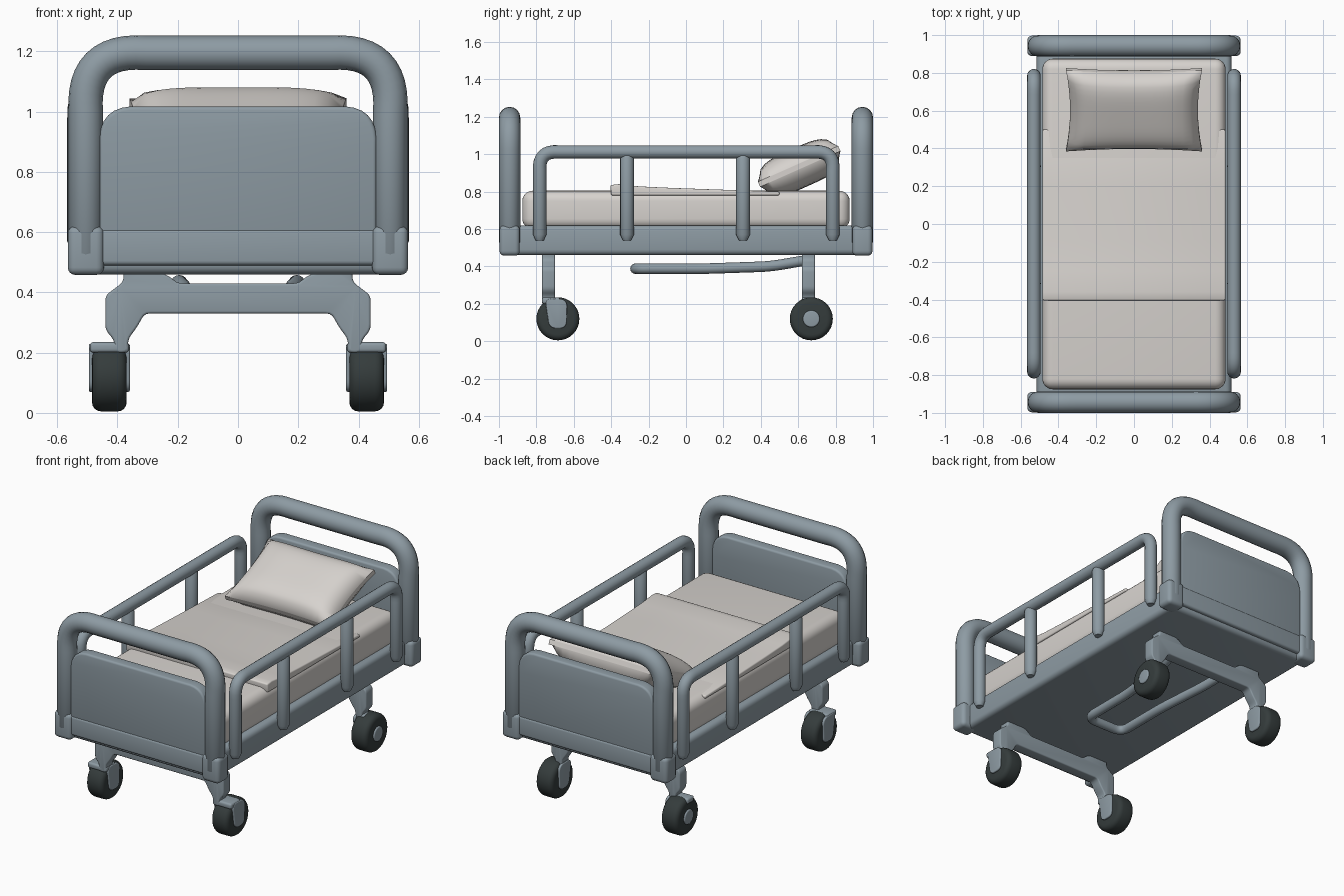
import bpy, bmesh, math
from mathutils import Vector, Matrix

if "Cube" in bpy.data.objects:
    bpy.data.objects.remove(bpy.data.objects["Cube"], do_unlink=True)


def material(name, rgb):
    m = bpy.data.materials.new(name)
    m.use_nodes = True
    m.diffuse_color = (*rgb, 1)
    bsdf = next(n for n in m.node_tree.nodes if n.type == "BSDF_PRINCIPLED")
    bsdf.inputs["Base Color"].default_value = (*rgb, 1)
    bsdf.inputs["Roughness"].default_value = 0.6
    return m


METAL = material("blue grey metal", (0.27, 0.33, 0.37))
LINEN = material("white linen", (0.68, 0.65, 0.62))
RUBBER = material("dark rubber", (0.035, 0.045, 0.045))


def finish(ob, mat, bevel=0, segments=4):
    ob.data.materials.clear()
    ob.data.materials.append(mat)
    bpy.ops.object.select_all(action="DESELECT")
    ob.select_set(True)
    bpy.context.view_layer.objects.active = ob
    if bevel:
        mod = ob.modifiers.new("soft edges", "BEVEL")
        mod.width, mod.segments = bevel, segments
        mod.limit_method, mod.angle_limit = "ANGLE", math.radians(40)
        bpy.ops.object.modifier_apply(modifier=mod.name)
    bpy.ops.object.shade_smooth_by_angle(angle=math.radians(40))
    return ob


def from_bmesh(name, bm, mat, bevel=0, segments=4):
    bmesh.ops.recalc_face_normals(bm, faces=bm.faces)
    me = bpy.data.meshes.new(name)
    bm.to_mesh(me)
    bm.free()
    ob = bpy.data.objects.new(name, me)
    bpy.context.collection.objects.link(ob)
    return finish(ob, mat, bevel, segments)


def box(name, lo, hi, mat, bevel=0.01, segments=4):
    lo, hi = Vector(lo), Vector(hi)
    bm = bmesh.new()
    bmesh.ops.create_cube(bm, size=1)
    bmesh.ops.scale(bm, vec=hi - lo, verts=bm.verts)
    bmesh.ops.translate(bm, vec=(lo + hi) / 2, verts=bm.verts)
    return from_bmesh(name, bm, mat, bevel, segments)


def prism(name, outline, depth, mat, bevel=0.01):
    """Extrude a closed 3D outline along a vector."""
    bm = bmesh.new()
    face = bm.faces.new([bm.verts.new(p) for p in outline])
    ext = bmesh.ops.extrude_face_region(bm, geom=[face])["geom"]
    moved = [v for v in ext if isinstance(v, bmesh.types.BMVert)]
    bmesh.ops.translate(bm, vec=depth, verts=moved)
    return from_bmesh(name, bm, mat, bevel, 3)


def fillet(points, radius, closed=False, steps=8):
    """Round the corners of a path with quadratic arcs."""
    pts = [Vector(p) for p in points]
    out = []
    for i, p in enumerate(pts):
        if not closed and i in (0, len(pts) - 1):
            out.append(p)
            continue
        a, b = pts[i - 1] - p, pts[(i + 1) % len(pts)] - p
        r = min(radius, a.length * 0.48, b.length * 0.48)
        a, b = p + a.normalized() * r, p + b.normalized() * r
        for k in range(steps + 1):
            t = k / steps
            q = a * (1 - t) ** 2 + p * 2 * t * (1 - t) + b * t * t
            mid = (a + b) / 2
            out.append(q + (p - mid) * 0.17 * 4 * t * (1 - t) * 0.5)
    return out


def tube(name, path, radius, mat, tip=0.03):
    """Round bar along a path, with narrowed tips."""
    path = [Vector(p) for p in path]
    start = path[0] + (path[1] - path[0]).normalized() * tip
    end = path[-1] + (path[-2] - path[-1]).normalized() * tip
    path = [path[0], start] + path[1:-1] + [end, path[-1]]
    cu = bpy.data.curves.new(name, "CURVE")
    cu.dimensions, cu.bevel_depth = "3D", radius
    cu.bevel_resolution, cu.use_fill_caps = 6, True
    sp = cu.splines.new("POLY")
    sp.points.add(len(path) - 1)
    for i, (pt, p) in enumerate(zip(sp.points, path)):
        pt.co = (*p, 1)
        pt.radius = 0.6 if i in (0, len(path) - 1) else 1
    ob = bpy.data.objects.new(name, cu)
    bpy.context.collection.objects.link(ob)
    bpy.ops.object.select_all(action="DESELECT")
    ob.select_set(True)
    bpy.context.view_layer.objects.active = ob
    bpy.ops.object.convert(target="MESH")
    return finish(bpy.context.view_layer.objects.active, mat)


def disc(name, centre, radius, width, mat, bevel):
    bm = bmesh.new()
    turn = Matrix.Translation(centre) @ Matrix.Rotation(math.pi / 2, 4, "Y")
    bmesh.ops.create_cone(bm, cap_ends=True, segments=32, radius1=radius,
                          radius2=radius, depth=width, matrix=turn)
    return from_bmesh(name, bm, mat, bevel)


# Bed base and mattress
box("bed_base", (-0.515, -0.96, 0.46), (0.515, 0.96, 0.62), METAL, 0.03)
box("mattress", (-0.485, -0.875, 0.6), (0.485, 0.875, 0.805), LINEN, 0.055, 6)

# Folded sheet lying on the mattress
fold = [(-0.4, 0.78), (-0.405, 0.835), (-0.36, 0.84), (-0.25, 0.828),
        (-0.08, 0.82), (0.2, 0.81), (0.5, 0.8), (0.5, 0.78)]
prism("folded_sheet", [(-0.484, y, z) for y, z in fold], (0.968, 0, 0), LINEN, 0.008)

# Pillow: inflated block with pinched edges, leaning on the headboard
bm = bmesh.new()
bmesh.ops.create_cube(bm, size=2)
bmesh.ops.subdivide_edges(bm, edges=bm.edges, cuts=15, use_grid_fill=True)
for v in bm.verts:
    x, y, z = v.co
    puff = math.sqrt(max(0, (1 - x ** 4) * (1 - y ** 4)))
    v.co.x = 0.36 * x * (1 - 0.06 * (1 - y * y))
    v.co.y = 0.235 * y * (1 - 0.06 * (1 - x * x))
    v.co.z = z * (0.015 + (0.085 if z > 0 else 0.1) * puff)
bmesh.ops.transform(bm, verts=bm.verts, matrix=Matrix.Translation((0, 0.605, 0.935))
                    @ Matrix.Rotation(math.radians(24), 4, "X"))
from_bmesh("pillow", bm, LINEN)

# Headboard and footboard
for end, label in ((-1, "foot"), (1, "head")):
    y = end * 0.943
    arch = fillet([(-0.505, y, 0.5), (-0.505, y, 1.195),
                   (0.505, y, 1.195), (0.505, y, 0.5)], 0.2, steps=12)
    tube(label + "_arch", arch, 0.057, METAL)
    panel = fillet([(-0.46, 0, 0.58), (-0.46, 0, 1.017),
                    (0.46, 0, 1.017), (0.46, 0, 0.58)], 0.14, closed=True)
    panel = [(p.x, y - 0.035, p.z if p.z > 0.8 else 0.58) for p in panel]
    corners = [p for p in panel if p[2] > 0.8]
    outline = [(-0.46, y - 0.035, 0.58)] + corners + [(0.46, y - 0.035, 0.58)]
    prism(label + "_board", outline, (0, 0.07, 0), METAL, 0.012)
    box(label + "_rail", (-0.5, y - 0.04, 0.49), (0.5, y + 0.04, 0.61), METAL, 0.015)
    for s in (-1, 1):
        x = s * 0.505
        box(label + "_post_socket", (x - 0.06, y - 0.054, 0.458),
            (x + 0.06, y + 0.054, 0.62), METAL, 0.025)

# Side rails
for s in (-1, 1):
    x = s * 0.53
    loop = fillet([(x, -0.782, 0.54), (x, -0.782, 1.012),
                   (x, 0.785, 1.012), (x, 0.785, 0.54)], 0.1)
    tube("side_rail", loop, 0.036, METAL)
    for y in (-0.315, 0.305):
        tube("side_rail_post", [(x, y, 0.54), (x, y, 1.01)], 0.037, METAL)

# Wheel carriages: shaped cross beam, forks and wheels
half = [(0.38, 0.48), (0.38, 0.435), (0.44, 0.39), (0.44, 0.275), (0.41, 0.24),
        (0.41, 0.2), (0.365, 0.2), (0.365, 0.245), (0.335, 0.285), (0.31, 0.33)]
dip = [(-0.2, 0.43), (0.2, 0.43), (0.23, 0.455), (0.3, 0.48)]
for label, y, wheel_y in (("foot", -0.735, -0.685), ("head", 0.655, 0.67)):
    profile = half + [(-x, z) for x, z in reversed(half)] + [(-0.3, 0.48), (-0.23, 0.455)] + dip
    outline = fillet([(x, 0, z) for x, z in profile], 0.02, closed=True, steps=3)
    prism(label + "_carriage", [(p.x, y - 0.035, p.z) for p in outline],
          (0, 0.07, 0), METAL, 0.008)
    for s in (-1, 1):
        hub = (s * 0.427, wheel_y, 0.12)
        disc(label + "_tyre", hub, 0.115, 0.115, RUBBER, 0.03)
        disc(label + "_hub", hub, 0.045, 0.132, METAL, 0.008)
        sides = (-1, 1) if label == "foot" else (-s,)
        for side in sides:
            x = hub[0] + side * 0.06
            fork = fillet([(x, wheel_y - 0.07, 0.23), (x, wheel_y + 0.05, 0.225),
                           (x, wheel_y + 0.045, 0.07), (x, wheel_y - 0.045, 0.07)],
                          0.05, closed=True)
            prism(label + "_fork", [(x - 0.008, p.y, p.z) for p in fork],
                  (0.016, 0, 0), METAL, 0.005)
        reach = 0.06 if label == "foot" else 0.03
        box(label + "_fork_crown", (hub[0] - 0.065, y - 0.035, 0.2),
            (hub[0] + (0.065 if len(sides) > 1 or s < 0 else 0), y + reach, 0.235),
            METAL, 0.012)

# Foot lever loop under the base
side = [(0.2, 0.655, 0.435), (0.17, 0.45, 0.4), (0.13, 0.1, 0.388), (0.13, -0.27, 0.388)]
lever = side + [(-x, y, z) for x, y, z in reversed(side)]
tube("brake_lever", fillet(lever, 0.08), 0.028, METAL)
